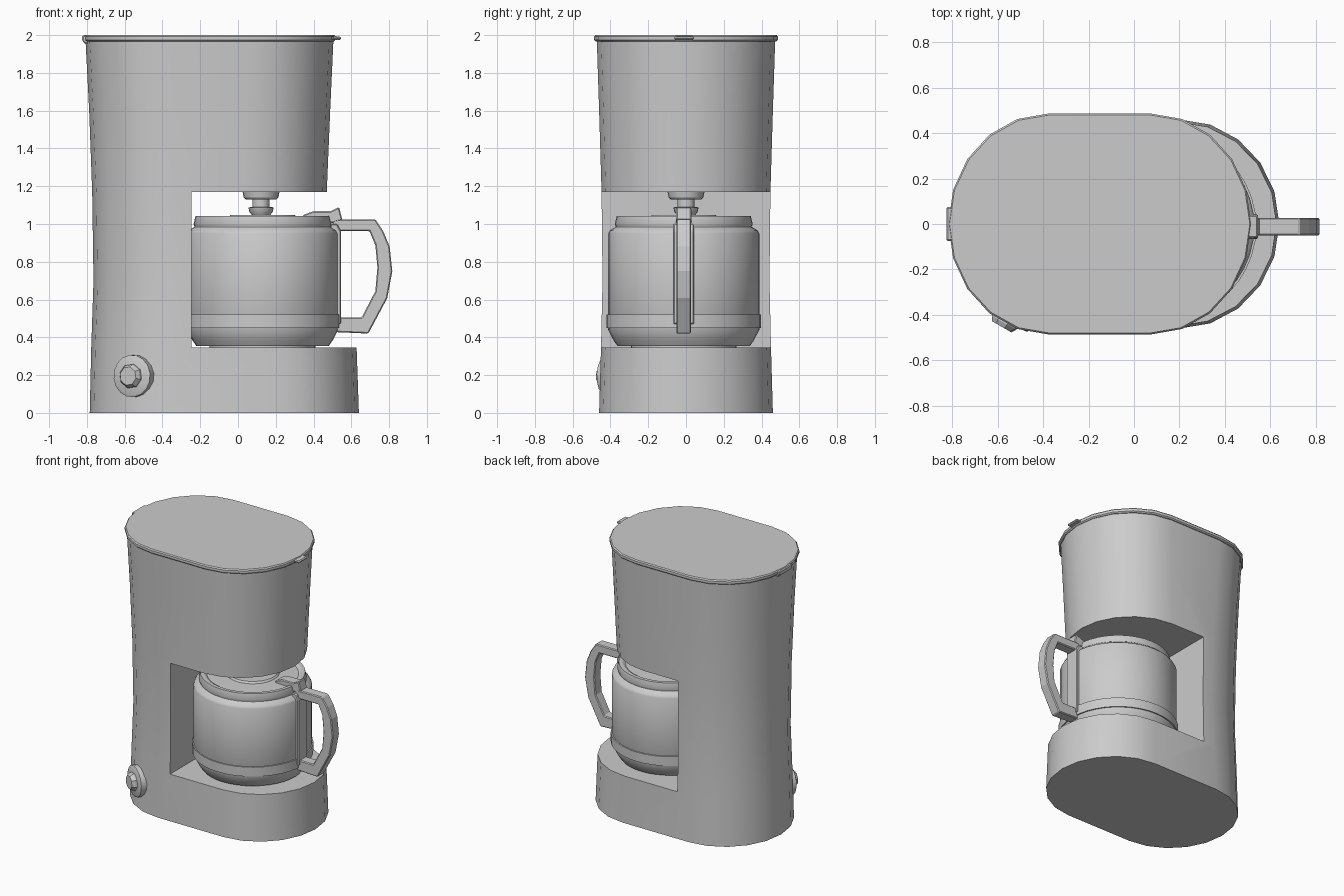
import bpy, bmesh, math
from mathutils import Vector

if "Cube" in bpy.data.objects:
    bpy.data.objects.remove(bpy.data.objects["Cube"])

grey = bpy.data.materials.new("light_grey")
grey.use_nodes = True
GREY = (0.6, 0.6, 0.6, 1)
grey.diffuse_color = GREY
grey.node_tree.nodes["Principled BSDF"].inputs["Base Color"].default_value = GREY


def smooth(obj, angle=30):
    bpy.ops.object.select_all(action='DESELECT')
    obj.select_set(True)
    bpy.context.view_layer.objects.active = obj
    bpy.ops.object.shade_smooth_by_angle(angle=math.radians(angle))


def finish(name, bm, angle=30):
    bmesh.ops.recalc_face_normals(bm, faces=bm.faces)
    mesh = bpy.data.meshes.new(name)
    bm.to_mesh(mesh)
    bm.free()
    mesh.materials.append(grey)
    obj = bpy.data.objects.new(name, mesh)
    bpy.context.collection.objects.link(obj)
    if angle:
        smooth(obj, angle)
    return obj


def loft(name, rings, angle=30):
    """Skin a stack of equal-length point rings and cap both ends."""
    bm = bmesh.new()
    loops = [[bm.verts.new(p) for p in ring] for ring in rings]
    n = len(loops[0])
    for a, b in zip(loops, loops[1:]):
        for i in range(n):
            j = (i + 1) % n
            bm.faces.new((a[i], a[j], b[j], b[i]))
    bm.faces.new(loops[0])
    bm.faces.new(loops[-1])
    return finish(name, bm, angle)


def oval(z, left, right, half, end=0.44, steps=10):
    """Stadium outline with elliptical ends."""
    ring = []
    for centre, start in ((right - end, -math.pi / 2), (left + end, math.pi / 2)):
        for k in range(steps + 1):
            a = start + math.pi * k / steps
            ring.append((centre + end * math.cos(a), half * math.sin(a), z))
    return ring


def lathe(name, profile, centre, sides=32, axis=(0, 0, 1), angle=30):
    """Turn (radius, height) pairs about an axis."""
    turn = Vector((0, 0, 1)).rotation_difference(Vector(axis).normalized())
    rings = []
    for r, h in profile:
        angles = [2 * math.pi * k / sides for k in range(sides)]
        rings.append([Vector(centre) + turn @ Vector((r * math.cos(a), r * math.sin(a), h))
                      for a in angles])
    return loft(name, rings, angle)


def plate(name, outline, y, width):
    """Extrude an x-z outline along y."""
    rings = [[(x, y + s * width / 2, z) for x, z in outline] for s in (-1, 1)]
    obj = loft(name, rings, None)
    bevel = obj.modifiers.new("soft_edges", 'BEVEL')
    bevel.width = 0.006
    bevel.segments = 1
    return obj


# Housing: waisted oval tower with a recess for the jug
body = loft("housing", [oval(*r) for r in (
    (0, -0.785, 0.64, 0.46), (0.345, -0.777, 0.628, 0.45),
    (0.7, -0.765, 0.55, 0.442), (1.17, -0.772, 0.47, 0.447),
    (1.6, -0.788, 0.488, 0.46), (1.968, -0.807, 0.505, 0.472))])
bm = bmesh.new()
bmesh.ops.create_cube(bm, size=1)
for v in bm.verts:
    v.co = (-0.245 if v.co.x < 0 else 1, 2 * v.co.y, 0.345 if v.co.z < 0 else 1.17)
cutter = finish("recess_cutter", bm, None)
cutter.hide_render = True
cut = body.modifiers.new("recess", 'BOOLEAN')
cut.operation = 'DIFFERENCE'
cut.solver = 'EXACT'
cut.object = cutter
bpy.context.view_layer.objects.active = body
bpy.ops.object.modifier_apply(modifier="recess")
bpy.data.objects.remove(cutter)
smooth(body)

# Tank lid with front lip and rear hinge
loft("tank_lid", [oval(*r) for r in (
    (1.966, -0.81, 0.508, 0.478), (1.974, -0.818, 0.516, 0.486),
    (1.992, -0.818, 0.516, 0.486), (2.0, -0.812, 0.51, 0.48))])
plate("lid_lip", [(0.48, 1.975), (0.545, 1.975), (0.545, 1.992), (0.48, 1.998)], -0.01, 0.1)
plate("lid_hinge", [(-0.78, 1.955), (-0.815, 1.955), (-0.825, 1.975), (-0.825, 1.998),
                    (-0.78, 1.998)], 0, 0.15)

# Drip spout
lathe("drip_spout", [(0.098, 1.172), (0.092, 1.14), (0.082, 1.13), (0.045, 1.13), (0.045, 1.09),
                     (0.067, 1.088), (0.062, 1.065), (0.045, 1.043)], (0.122, 0, 0), 20)

# Jug, band and lid
JUG = (0.13, -0.012, 0)
lathe("jug", [(0.28, 0.345), (0.28, 0.353), (0.35, 0.353), (0.372, 0.385), (0.4, 0.44),
              (0.4, 0.95), (0.392, 0.965), (0.36, 0.985), (0.36, 1.0)], JUG, 40)
lathe("jug_band", [(0.396, 0.45), (0.409, 0.45), (0.409, 0.52), (0.396, 0.52)], JUG, 40)
lathe("jug_lid", [(0.362, 0.99), (0.365, 1.0), (0.355, 1.043), (0.33, 1.043), (0.31, 1.03),
                  (0.18, 1.035), (0.17, 1.048), (0.02, 1.048)], JUG, 40)

# Jug handle: mount, grip and thumb lever
plate("handle_mount", [(0.49, 0.47), (0.545, 0.47), (0.545, 0.96), (0.525, 1.0), (0.49, 1.0)],
      -0.012, 0.11)
plate("handle_grip", [
    (0.5, 1.025), (0.727, 1.025), (0.77, 0.96), (0.803, 0.88), (0.817, 0.75), (0.79, 0.607),
    (0.69, 0.42), (0.525, 0.427), (0.5, 0.46), (0.5, 0.506), (0.655, 0.506), (0.727, 0.644),
    (0.738, 0.77), (0.727, 0.888), (0.696, 0.962), (0.5, 0.962)], -0.012, 0.078)
plate("thumb_lever", [(0.34, 1.03), (0.345, 1.048), (0.4, 1.068), (0.49, 1.068), (0.535, 1.09),
                      (0.553, 1.02), (0.48, 1.0)], -0.012, 0.08)

# Switch: round bezel with a faceted knob, facing out of the curved side
OUT = (-0.5, -0.86, 0)
lathe("switch_bezel", [(0.112, -0.04), (0.112, 0.014), (0.1, 0.02)], (-0.555, -0.405, 0.195),
      16, OUT)
lathe("switch_knob", [(0.066, 0.01), (0.064, 0.035), (0.05, 0.055)], (-0.555, -0.405, 0.195),
      8, OUT, None)
